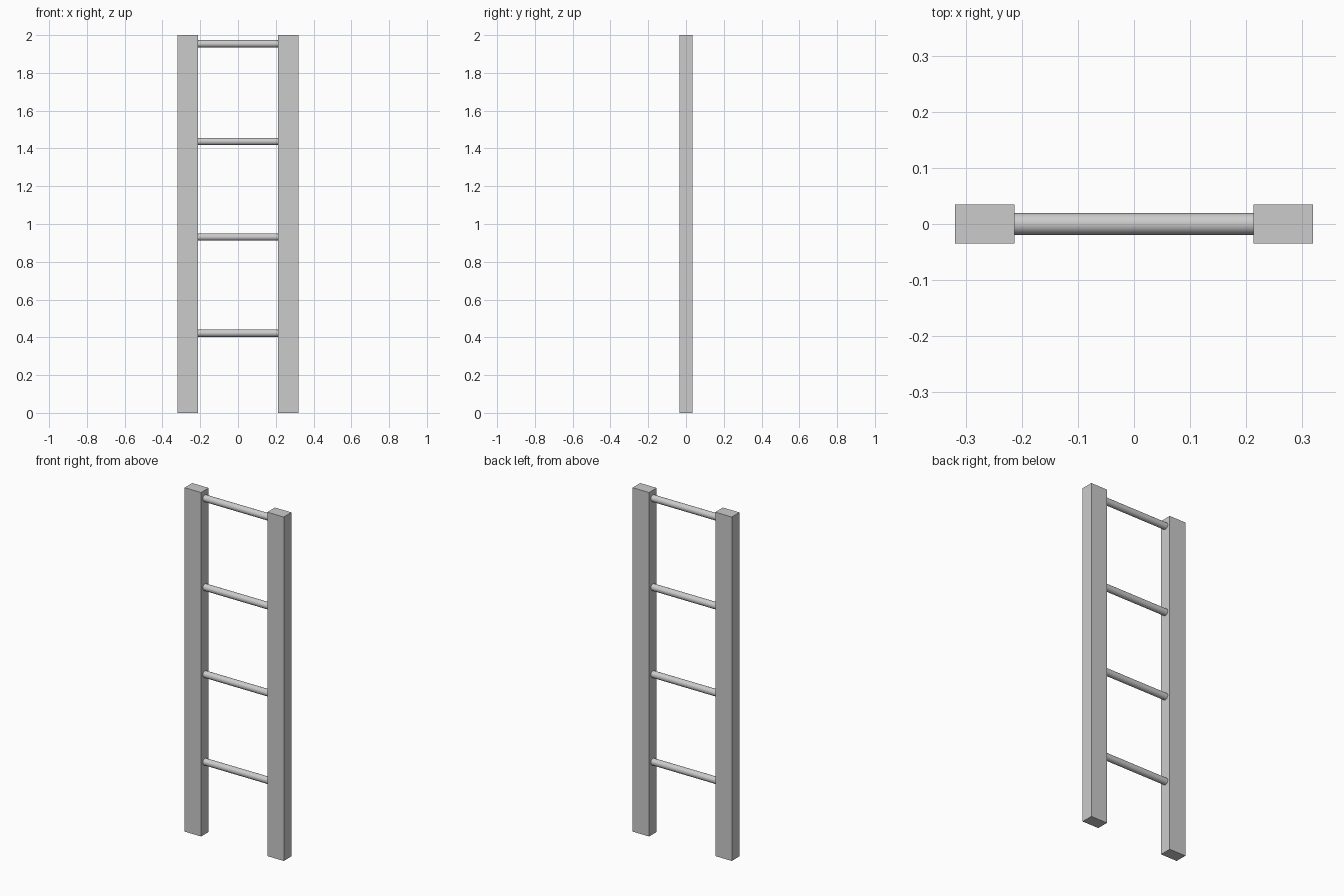
import bpy
import math

cube = bpy.data.objects.get("Cube")
if cube:
    bpy.data.objects.remove(cube, do_unlink=True)

HEIGHT = 2.0
RAIL_INNER, RAIL_OUTER, RAIL_DEPTH = 0.213, 0.319, 0.07
RUNG_RADIUS = 0.0195
RUNG_HEIGHTS = (0.422, 0.931, 1.437, 1.954)

# Single plain grey
grey = bpy.data.materials.new("plain_grey")
grey.use_nodes = True
colour = (0.6, 0.6, 0.6, 1.0)
grey.diffuse_color = colour
grey.node_tree.nodes["Principled BSDF"].inputs["Base Color"].default_value = colour


def finish(name):
    obj = bpy.context.object
    obj.name = name
    obj.data.materials.append(grey)
    return obj


# Square side rails
for side, name in ((1, "left_rail"), (-1, "right_rail")):
    bpy.ops.mesh.primitive_cube_add(
        size=1, location=(side * (RAIL_INNER + RAIL_OUTER) / 2, 0, HEIGHT / 2))
    rail = finish(name)
    rail.scale = (RAIL_OUTER - RAIL_INNER, RAIL_DEPTH, HEIGHT)
    bpy.ops.object.transform_apply(location=False, rotation=False, scale=True)

# Round rungs between the rails
for number, z in enumerate(RUNG_HEIGHTS, 1):
    bpy.ops.mesh.primitive_cylinder_add(
        vertices=32, radius=RUNG_RADIUS, depth=2 * RAIL_INNER + 0.004,
        location=(0, 0, z), rotation=(0, math.pi / 2, 0))
    finish(f"rung_{number}")
    bpy.ops.object.shade_smooth_by_angle()
